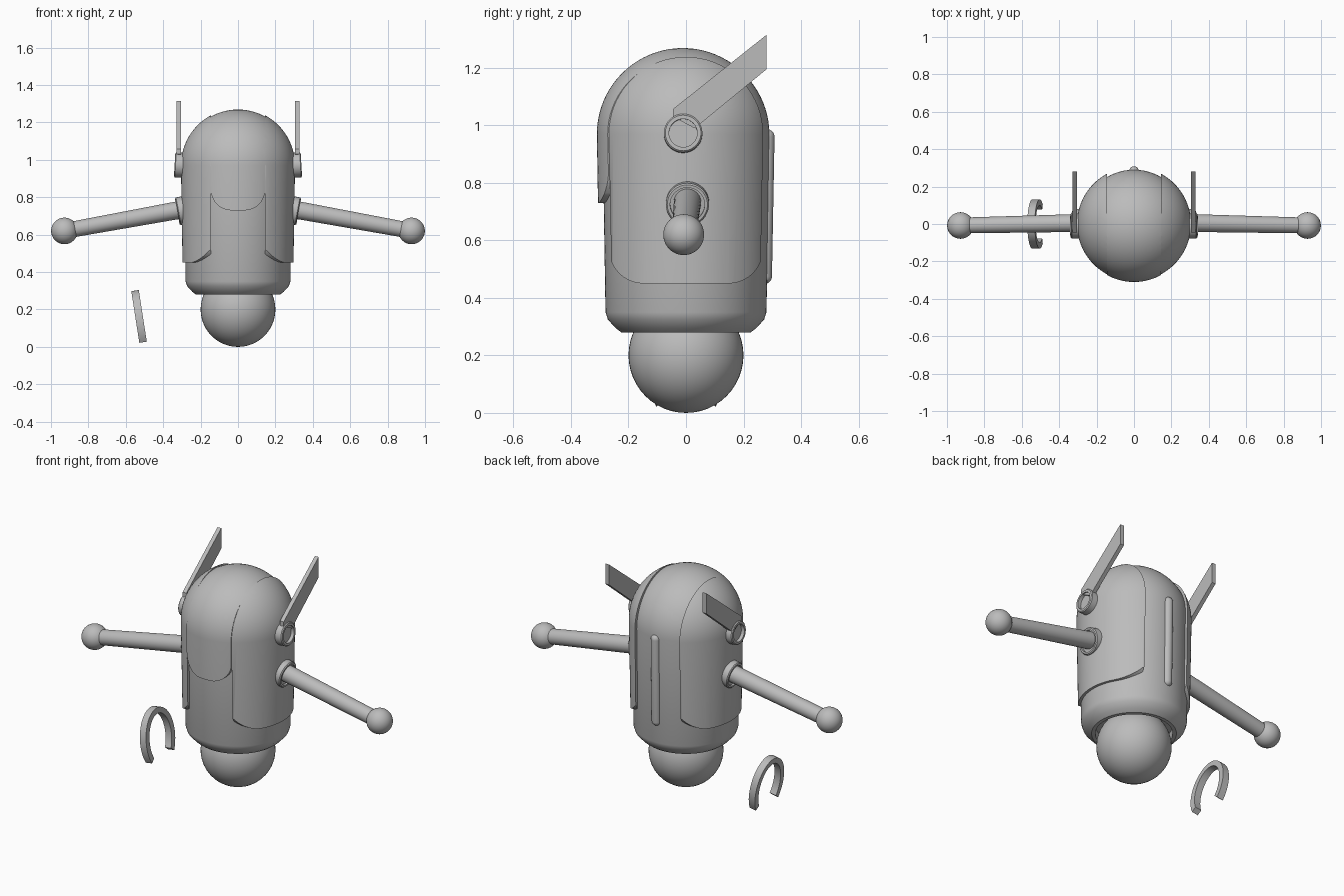
import bpy, bmesh, math
from mathutils import Matrix, Vector

cube = bpy.data.objects.get("Cube")
if cube:
    bpy.data.objects.remove(cube, do_unlink=True)

grey = bpy.data.materials.new("plain grey")
grey.use_nodes = True
COLOUR = (0.5, 0.5, 0.5, 1)
grey.diffuse_color = COLOUR
grey.node_tree.nodes["Principled BSDF"].inputs["Base Color"].default_value = COLOUR


def finish(name, bm, mirror=False, cutter=None):
    """Turn a bmesh into a shaded object, trimmed by a cutter and mirrored in x."""
    bmesh.ops.remove_doubles(bm, verts=bm.verts, dist=1e-5)
    bmesh.ops.recalc_face_normals(bm, faces=bm.faces)
    mesh = bpy.data.meshes.new(name)
    bm.to_mesh(mesh)
    bm.free()
    mesh.materials.append(grey)
    ob = bpy.data.objects.new(name, mesh)
    bpy.context.collection.objects.link(ob)
    bpy.ops.object.select_all(action='DESELECT')
    bpy.context.view_layer.objects.active = ob
    ob.select_set(True)
    if cutter:
        mod = ob.modifiers.new("trim", 'BOOLEAN')
        mod.operation, mod.solver, mod.object = 'INTERSECT', 'EXACT', cutter
        bpy.ops.object.modifier_apply(modifier=mod.name)
        bpy.data.objects.remove(cutter, do_unlink=True)
    if mirror:
        mod = ob.modifiers.new("mirror", 'MIRROR')
        mod.use_mirror_merge = False
        bpy.ops.object.modifier_apply(modifier=mod.name)
    bpy.ops.object.shade_smooth_by_angle(angle=math.radians(35))
    return ob


def lathe(bm, profile, matrix=Matrix(), steps=64):
    """Spin (radius, height) points about z, then place with a matrix."""
    verts = [bm.verts.new((r, 0, z)) for r, z in profile]
    edges = [bm.edges.new(pair) for pair in zip(verts, verts[1:])]
    bmesh.ops.spin(bm, geom=verts + edges, cent=(0, 0, 0), axis=(0, 0, 1),
                   angle=math.tau, steps=steps)
    bmesh.ops.remove_doubles(bm, verts=bm.verts, dist=1e-5)
    bmesh.ops.transform(bm, matrix=matrix, verts=bm.verts)
    return bm


def prism(bm, points, vector):
    face = bm.faces.new([bm.verts.new(p) for p in points])
    new = bmesh.ops.extrude_face_region(bm, geom=[face])["geom"]
    bmesh.ops.translate(bm, vec=vector, verts=[v for v in new if isinstance(v, bmesh.types.BMVert)])
    return bm


def aim(origin, direction):
    turn = Vector(direction).to_track_quat('Z', 'Y').to_matrix().to_4x4()
    return Matrix.Translation(origin) @ turn


def ball(radius, centre):
    bm = bmesh.new()
    bmesh.ops.create_uvsphere(bm, u_segments=48, v_segments=24, radius=radius,
                              matrix=Matrix.Translation(centre))
    return bm


def arc(radius, start, end, steps, cx=0, cy=0):
    angles = [math.radians(start + (end - start) * i / steps) for i in range(steps + 1)]
    return [(cx + radius * math.cos(a), cy + radius * math.sin(a)) for a in angles]


def dome(offset, low=0.4):
    """Domed wall outline from a low height to the pole, grown by an offset."""
    foot = 0.28 + 0.01 * (low - 0.35) / 0.62
    return [(foot + offset, low)] + arc(0.29 + offset, 0, 90, 20, 0, 0.97)


def shell(offset, shift=0):
    outline = dome(offset) + dome(offset - 0.04)[::-1]
    return lathe(bmesh.new(), outline + outline[:1], Matrix.Translation((0, shift, 0)), 96)


def rounded_bottom(half, low, radius, top=1.5):
    """Upright rectangle with two rounded lower corners."""
    return ([(-half, top)] + arc(radius, 180, 270, 10, radius - half, low + radius)
            + arc(radius, 270, 360, 10, half - radius, low + radius) + [(half, top)])


# Body with a bevelled foot and a recess for the ball
finish("body", lathe(bmesh.new(), [(0, 0.33), (0.205, 0.33), (0.205, 0.28), (0.225, 0.28),
                                   (0.245, 0.295), (0.272, 0.325)] + dome(0, 0.35), steps=96))
finish("base_ball", ball(0.2, (0, 0, 0.2)))

# Raised side panels
cut = finish("side_cutter", prism(bmesh.new(), [(0.145, y, z) for y, z in
             rounded_bottom(0.268, 0.45, 0.12)], (0.4, 0, 0)))
cut.hide_render = True
finish("side_panels", shell(0.015), True, cut)

# Face plate running over the crown and sinking into the back
cut = finish("face_cutter", prism(bmesh.new(), [(x, -0.5, z) for x, z in
             rounded_bottom(0.145, 0.73, 0.11)], (0, 0.9, 0)))
cut.hide_render = True
finish("face_plate", shell(0.009, -0.011), cutter=cut)

# Rounded rib down the back
bottom, top = Vector((0, 0.272, 0.475)), Vector((0, 0.281, 0.96))
length = (top - bottom).length
finish("back_rib", lathe(bmesh.new(), arc(0.027, -90, 0, 8) + arc(0.027, 0, 90, 8, 0, length),
                         aim(bottom, top - bottom), 24))

# Arms, hands and shoulder sockets
shoulder, hand = Vector((0.27, 0.006, 0.74)), Vector((0.928, -0.008, 0.62))
reach = hand - shoulder
finish("arms", lathe(bmesh.new(), [(0, 0), (0.048, 0), (0.042, reach.length), (0, reach.length)],
                     aim(shoulder, reach), 32), True)
finish("hands", ball(0.071, hand), True)


def ring(outer, inner, height, depth):
    return [(0, 0), (outer, 0), (outer, height - 0.005), (outer - 0.005, height),
            (inner, height), (inner, height - depth), (0, height - depth)]


finish("shoulder_sockets", lathe(bmesh.new(), ring(0.075, 0.06, 0.06, 0.012),
                                 aim((0.265, 0.006, 0.735), reach), 48), True)

# Ear rings and swept fins
finish("ear_rings", lathe(bmesh.new(), ring(0.067, 0.049, 0.06, 0.02),
                          aim((0.279, -0.01, 0.97), (1, 0, 0.06)), 48), True)
side = [(-0.045, 1.03), (-0.045, 1.057), (0.28, 1.315), (0.28, 1.195), (0.055, 1.01), (0.03, 0.99)]
finish("ear_fins", prism(bmesh.new(), [(0.305, y, z) for y, z in side], (0.024, 0, 0)), True)

# Loose horseshoe clamp, open at the bottom and leaning outward at the top
outer = [(y * 0.131, 0.13 + z * 0.171) for y, z in arc(1, -38, 218, 32)]
inner = [(y * 0.099, 0.13 + z * 0.139) for y, z in arc(1, 218, -38, 32)]
bm = bmesh.new()
for i in range(32):
    quad = [outer[i], outer[i + 1], inner[31 - i], inner[32 - i]]
    bm.faces.new([bm.verts.new((-0.51 - 0.155 * (z - 0.04), y, z)) for y, z in quad])
bmesh.ops.remove_doubles(bm, verts=bm.verts, dist=1e-5)
new = bmesh.ops.extrude_face_region(bm, geom=bm.faces[:])["geom"]
bmesh.ops.translate(bm, vec=(-0.04, -0.0, 0.006 - 0.012),
                    verts=[v for v in new if isinstance(v, bmesh.types.BMVert)])
bmesh.ops.translate(bm, vec=(0.02, 0, 0.003), verts=bm.verts)
finish("clamp", bm)
